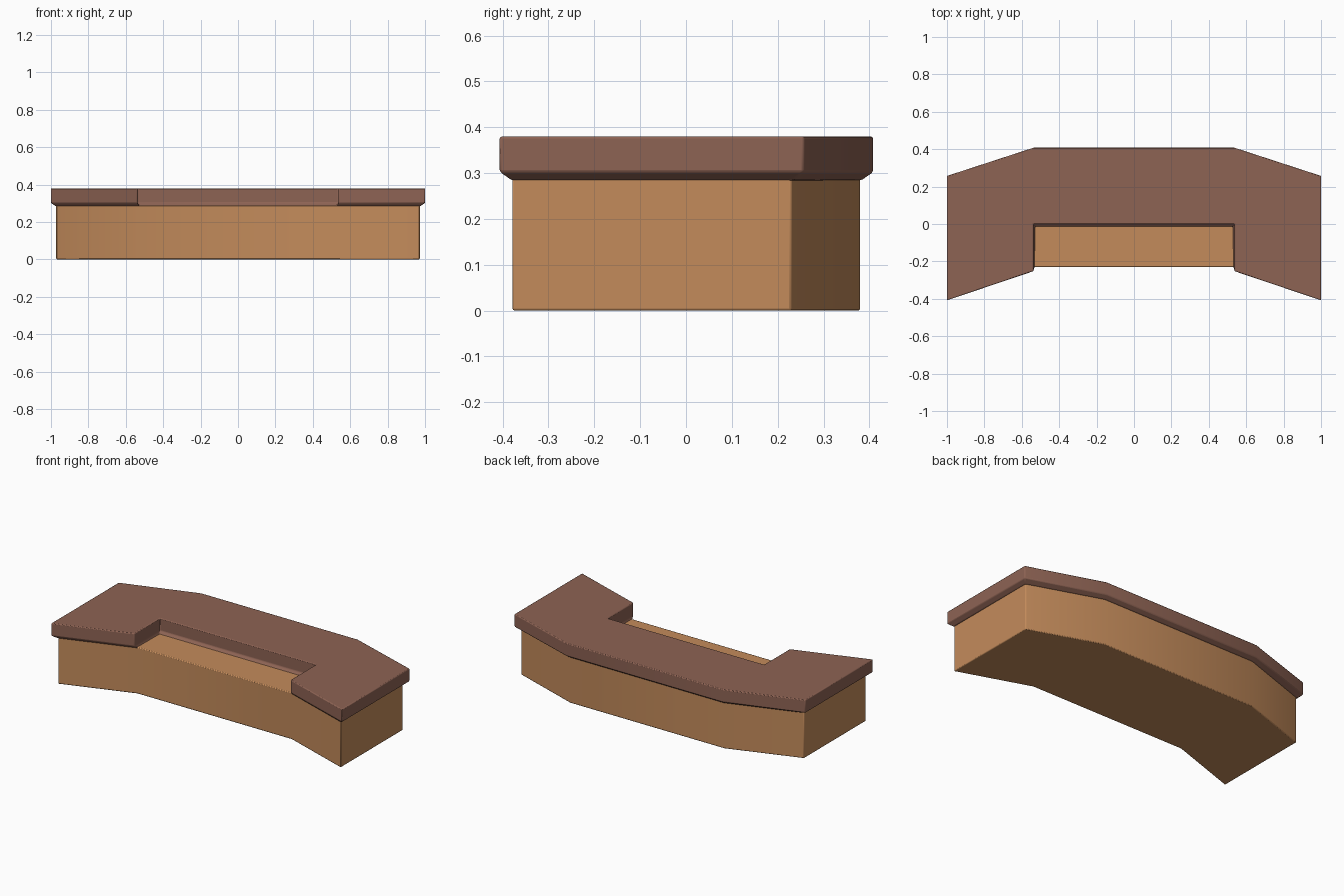
import bpy, bmesh, math

if "Cube" in bpy.data.objects:
    bpy.data.objects.remove(bpy.data.objects["Cube"])


def material(name, rgb):
    m = bpy.data.materials.new(name)
    m.diffuse_color = (*rgb, 1)
    m.use_nodes = True
    m.node_tree.nodes["Principled BSDF"].inputs["Base Color"].default_value = m.diffuse_color
    return m


def mirrored(half):
    # half outline runs from the back centre side round to the front, x > 0
    return half + [(-x, y) for x, y in reversed(half)]


def loft(name, rings, mat, bevel):
    # rings: list of (z, outline), bottom to top
    bm = bmesh.new()
    loops = [[bm.verts.new((x, y, z)) for x, y in mirrored(half)] for z, half in rings]
    n = len(loops[0])
    for a, b in zip(loops, loops[1:]):
        for i in range(n):
            j = (i + 1) % n
            bm.faces.new((a[i], a[j], b[j], b[i]))
    bm.faces.new(loops[0])
    bm.faces.new(loops[-1])
    bmesh.ops.recalc_face_normals(bm, faces=bm.faces)
    me = bpy.data.meshes.new(name)
    bm.to_mesh(me)
    bm.free()
    me.materials.append(mat)
    ob = bpy.data.objects.new(name, me)
    bpy.context.collection.objects.link(ob)
    bpy.ops.object.select_all(action='DESELECT')
    ob.select_set(True)
    bpy.context.view_layer.objects.active = ob
    bpy.ops.object.shade_smooth_by_angle(angle=math.radians(30))
    mod = ob.modifiers.new("soft_edges", 'BEVEL')
    mod.width = bevel
    mod.segments = 2
    mod.limit_method = 'ANGLE'
    mod.angle_limit = math.radians(30)
    return ob


tan_wood = material("tan_wood", (0.55, 0.26, 0.105))
dark_wood = material("dark_brown_wood", (0.27, 0.125, 0.088))

# Angled body
body = [(0.53, 0.38), (0.972, 0.23), (0.972, -0.38), (0.53, -0.23)]
loft("counter_body", [(0, body), (0.289, body)], tan_wood, 0.005)

# Overhanging worktop, cut away in the front middle, with a sloped lower lip
lip = [(0.53, 0.382), (0.974, 0.232), (0.974, -0.382), (0.53, -0.232), (0.526, -0.02)]
top = [(0.537, 0.408), (1.0, 0.257), (1.0, -0.408), (0.537, -0.252), (0.537, 0.0)]
loft("worktop", [(0.284, lip), (0.302, top), (0.38, top)], dark_wood, 0.005)
